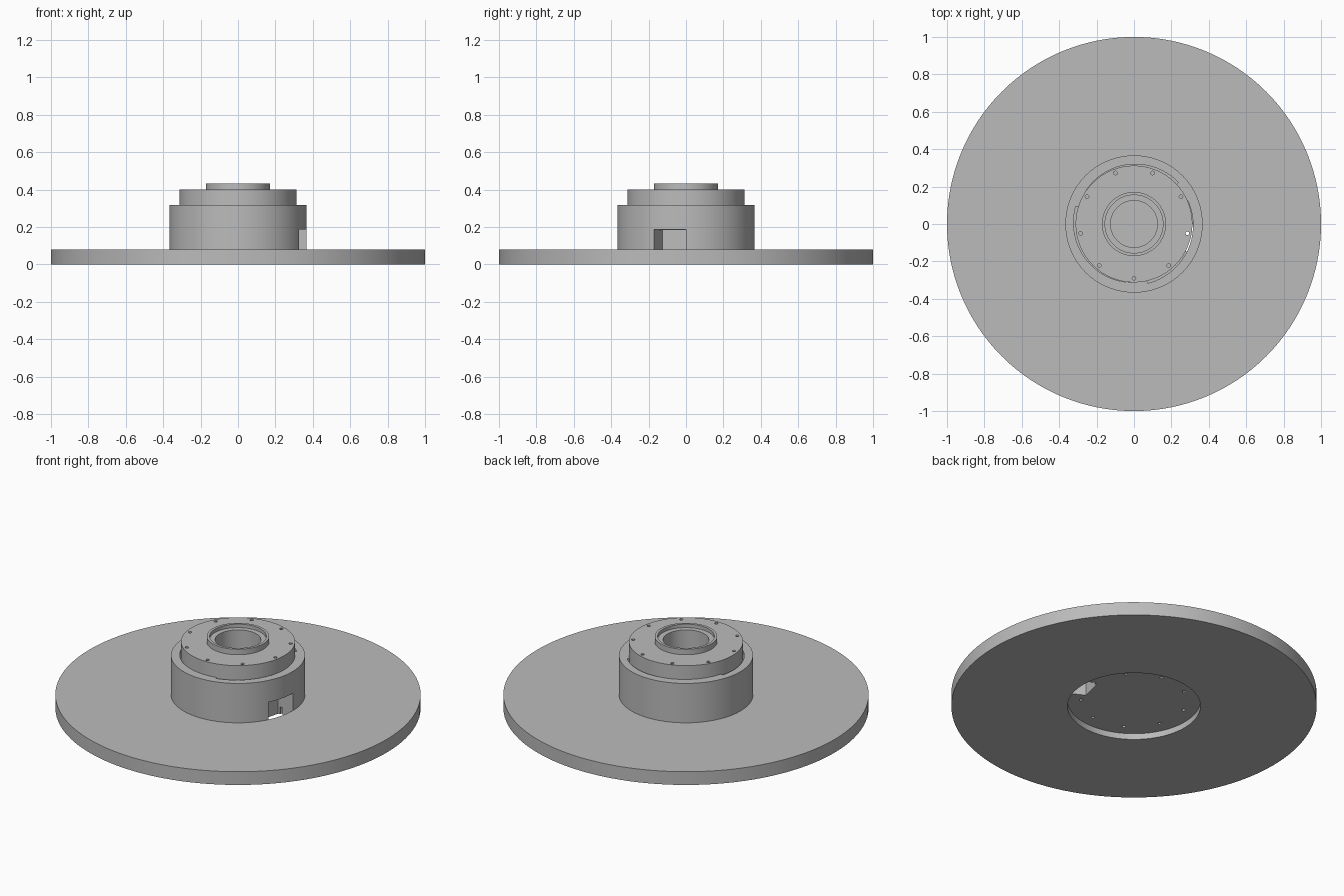
import bpy, bmesh
from math import sin, cos, radians, pi

old = bpy.data.objects.get("Cube")
if old:
    bpy.data.objects.remove(old, do_unlink=True)

grey = bpy.data.materials.new("machined_grey")
grey.use_nodes = True
grey.diffuse_color = (0.5, 0.5, 0.5, 1)
grey.node_tree.nodes["Principled BSDF"].inputs["Base Color"].default_value = (0.5, 0.5, 0.5, 1)


def add_object(name, bm):
    bmesh.ops.recalc_face_normals(bm, faces=bm.faces)
    mesh = bpy.data.meshes.new(name)
    bm.to_mesh(mesh)
    bm.free()
    mesh.materials.append(grey)
    obj = bpy.data.objects.new(name, mesh)
    bpy.context.collection.objects.link(obj)
    return obj


def lathe(name, profile, steps=128):
    """Spin an (r, z) profile about z; profiles off the axis are closed."""
    bm = bmesh.new()
    verts = [bm.verts.new((r, 0, z)) for r, z in profile]
    edges = [bm.edges.new(pair) for pair in zip(verts, verts[1:])]
    if profile[0][0] > 0:
        edges.append(bm.edges.new((verts[-1], verts[0])))
    bmesh.ops.spin(bm, geom=verts + edges, axis=(0, 0, 1), cent=(0, 0, 0),
                   angle=2 * pi, steps=steps)
    bmesh.ops.remove_doubles(bm, verts=bm.verts, dist=0.0001)
    return add_object(name, bm)


def prisms(name, outlines, z0, z1):
    """Upright solids from a list of flat outlines."""
    bm = bmesh.new()
    for outline in outlines:
        face = bm.faces.new([bm.verts.new((x, y, z0)) for x, y in outline])
        top = bmesh.ops.extrude_face_region(bm, geom=[face])["geom"]
        moved = [g for g in top if isinstance(g, bmesh.types.BMVert)]
        bmesh.ops.translate(bm, verts=moved, vec=(0, 0, z1 - z0))
    return add_object(name, bm)


def polar(r, degrees):
    return r * cos(radians(degrees)), r * sin(radians(degrees))


def hole_ring(start):
    """Nine small round outlines on the bolt circle."""
    outlines = []
    for k in range(9):
        cx, cy = polar(0.29, start + 40 * k)
        circle = [polar(0.01, a) for a in range(0, 360, 30)]
        outlines.append([(cx + x, cy + y) for x, y in circle])
    return outlines


def cut(target, cutter):
    cutter.hide_render = True
    mod = target.modifiers.new("cut", 'BOOLEAN')
    mod.operation = 'DIFFERENCE'
    mod.solver = 'EXACT'
    mod.object = cutter
    bpy.context.view_layer.objects.active = target
    bpy.ops.object.modifier_apply(modifier=mod.name)
    bpy.data.objects.remove(cutter, do_unlink=True)


# Wide flat disc with a central opening
disc = lathe("base_disc", [(0.364, 0), (1, 0), (1, 0.08), (0.364, 0.08)])

# Hub housing, closed underneath, with a blind bore
housing = lathe("hub_housing", [
    (0, 0.036), (0.367, 0.036), (0.367, 0.318),
    (0.125, 0.318), (0.125, 0.1), (0, 0.1)])

# Three-lobed pocket that leaves thin tapering gaps around the core
pocket = []
for step in (-77, 43, 163):
    for i in range(41):
        r = 0.325 - 0.013 * min(1, i / 36)
        pocket.append(polar(r, step + 0.2 + i * 119.6 / 40))
cut(housing, prisms("pocket_cutter", [pocket], 0.185, 0.4))

# Side notch with radial walls, open through the underside
notch = [polar(0.268, -27.7), polar(0.45, -27.7), polar(0.45, 0), polar(0.268, 0)]
cut(housing, prisms("notch_cutter", [notch], -0.05, 0.186))

# Blind holes in the underside
cut(housing, prisms("under_hole_cutter", hole_ring(1), 0, 0.08))

# Stepped core with a counterbored collar
core = lathe("hub_core", [
    (0.125, 0.185), (0.312, 0.185), (0.312, 0.4), (0.171, 0.4),
    (0.171, 0.433), (0.155, 0.433), (0.155, 0.412), (0.125, 0.412)])
cut(core, prisms("top_hole_cutter", hole_ring(-90), 0.1, 0.5))

# Smooth round walls, sharp rims
bpy.ops.object.select_all(action='DESELECT')
for obj in (disc, housing, core):
    obj.select_set(True)
    bpy.context.view_layer.objects.active = obj
bpy.ops.object.shade_smooth_by_angle(angle=radians(30))
